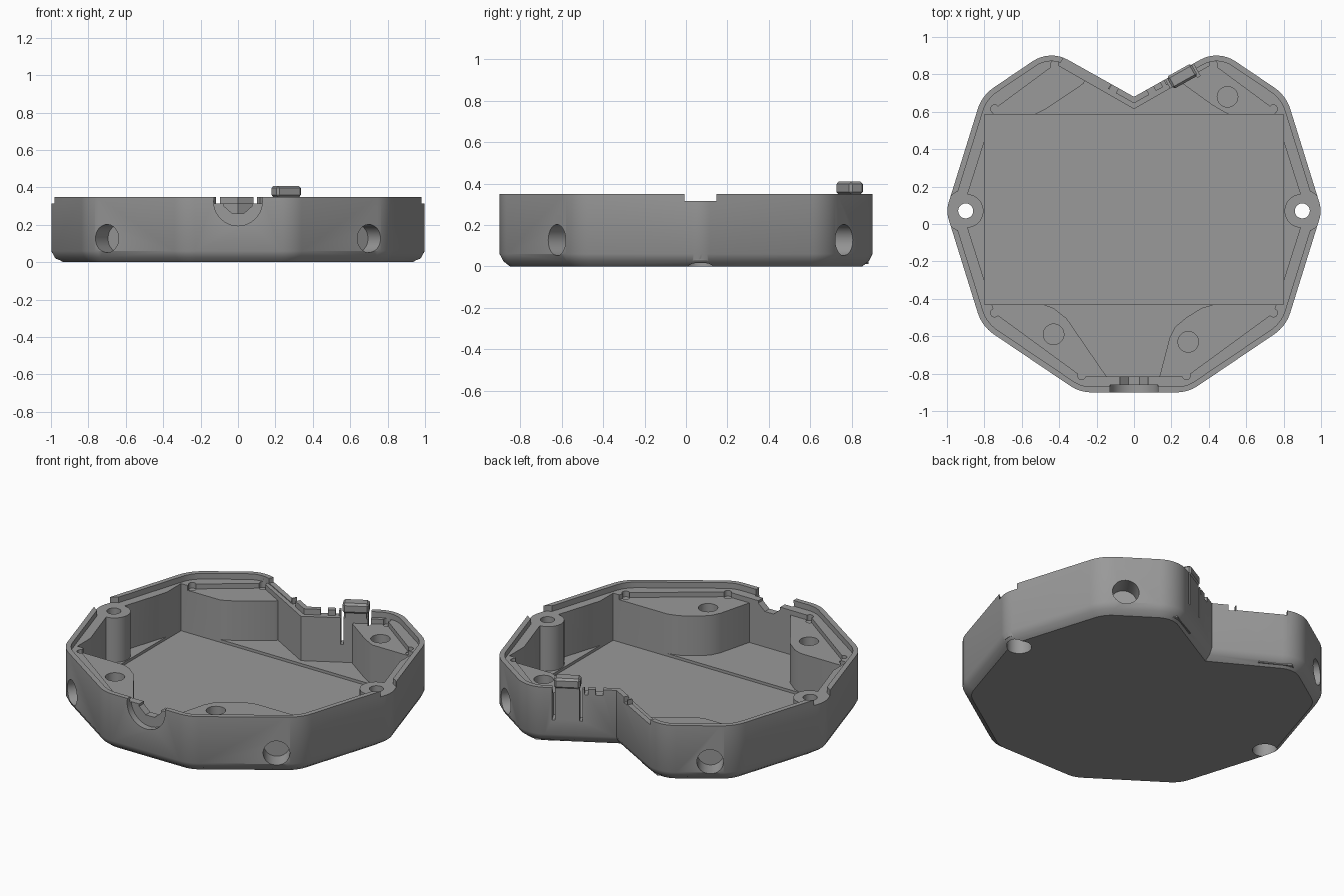
import bpy, bmesh, math
from mathutils import Vector, Matrix

if "Cube" in bpy.data.objects:
    bpy.data.objects.remove(bpy.data.objects["Cube"])

grey = bpy.data.materials.new("grey plastic")
grey.diffuse_color = (0.32, 0.32, 0.32, 1)
grey.use_nodes = True
grey.node_tree.nodes["Principled BSDF"].inputs["Base Color"].default_value = grey.diffuse_color


def finish(name, bm):
    bmesh.ops.recalc_face_normals(bm, faces=bm.faces)
    me = bpy.data.meshes.new(name)
    bm.to_mesh(me)
    bm.free()
    ob = bpy.data.objects.new(name, me)
    bpy.context.collection.objects.link(ob)
    me.materials.append(grey)
    return ob


def loft(name, rings):
    """Closed solid through rings with equal point counts."""
    bm = bmesh.new()
    loops = [[bm.verts.new(p) for p in r] for r in rings]
    n = len(loops[0])
    for a, b in zip(loops, loops[1:]):
        for i in range(n):
            j = (i + 1) % n
            bm.faces.new((a[i], a[j], b[j], b[i]))
    bm.faces.new(loops[0][::-1])
    bm.faces.new(loops[-1])
    return finish(name, bm)


def prism(name, pts, z0, z1):
    return loft(name, [[(x, y, z) for x, y in pts] for z in (z0, z1)])


def box(name, center, size, angle=0):
    bm = bmesh.new()
    bmesh.ops.create_cube(bm, size=1, matrix=Matrix.Translation(center)
                          @ Matrix.Rotation(angle, 4, 'Z') @ Matrix.Diagonal((*size, 1)))
    return finish(name, bm)


def rod(name, start, end, r, sides=40):
    a, b = Vector(start), Vector(end)
    d = b - a
    bm = bmesh.new()
    bmesh.ops.create_cone(bm, cap_ends=True, segments=sides, radius1=r, radius2=r, depth=d.length,
                          matrix=Matrix.Translation((a + b) / 2) @ d.to_track_quat('Z', 'Y').to_matrix().to_4x4())
    return finish(name, bm)


def combine(base, tool, op='DIFFERENCE'):
    mod = base.modifiers.new("shape", 'BOOLEAN')
    mod.operation, mod.solver, mod.object = op, 'EXACT', tool
    bpy.context.view_layer.objects.active = base
    bpy.ops.object.modifier_apply(modifier=mod.name)
    bpy.data.objects.remove(tool)


def mirrored(half):
    return half + [(-x, y) for x, y in reversed(half) if abs(x) > 1e-6]


# Outline corners with fillet radius, from front to the notch at the back
CORNERS = [(0.29, -0.9, 0.2), (0.813, -0.547, 0.22), (1.005, 0.07, 0.15),
           (0.813, 0.687, 0.22), (0.45, 0.932, 0.18), (0, 0.68, 0)]


def outline(inset, steps=8):
    full = CORNERS + [(-x, y, r) for x, y, r in CORNERS[-2::-1]]
    n, out = len(full), []
    for i, (x, y, r) in enumerate(full):
        p = Vector((x, y))
        d1 = (p - Vector(full[i - 1][:2])).normalized()
        d2 = (Vector(full[(i + 1) % n][:2]) - p).normalized()
        n1, n2 = Vector((-d1.y, d1.x)), Vector((-d2.y, d2.x))
        bis = (n1 + n2) / (1 + n1.dot(n2))
        if r == 0:
            q = p + bis * inset
            out.append((q.x, q.y))
            continue
        c = p + bis * r
        a0 = math.atan2(-n1.y, -n1.x)
        turn = n1.angle(n2)
        for k in range(steps + 1):
            a = a0 + turn * k / steps
            out.append((c.x + (r - inset) * math.cos(a), c.y + (r - inset) * math.sin(a)))
    return out


# Outer tray with rounded bottom edge
tray = loft("tray", [[(x, y, z) for x, y in outline(o)]
                     for o, z in ((0.05, 0), (0.018, 0.025), (0, 0.06), (0, 0.35))])

# Stepped lip and main cavity
cavity = mirrored([(0.28, -0.815), (0.745, -0.475), (0.918, 0.07),
                   (0.745, 0.615), (0.42, 0.855), (0, 0.615)])
combine(tray, prism("lip_cut", outline(0.03), 0.315, 0.5))
combine(tray, prism("cavity_cut", cavity, 0.04, 0.5))

# Corner pads, front and back on both sides
back_pad = [(0.77, 0.57), (0.54, 0.57), (0.48, 0.6), (0.42, 0.635), (0.26, 0.75),
            (0.25, 0.79), (0.42, 0.88), (0.77, 0.66)]
back_left_pad = [(0.77, 0.57), (0.56, 0.57), (0.47, 0.615), (0.27, 0.75),
                 (0.25, 0.79), (0.42, 0.88), (0.77, 0.66)]
front_pad = [(0.77, -0.42), (0.46, -0.42), (0.36, -0.45), (0.28, -0.5), (0.22, -0.55),
             (0.19, -0.61), (0.13, -0.84), (0.28, -0.84), (0.77, -0.51)]
front_left_pad = [(0.77, -0.42), (0.51, -0.42), (0.43, -0.45), (0.36, -0.505),
                  (0.13, -0.84), (0.28, -0.84), (0.77, -0.51)]
for pts, s in ((back_pad, 1), (back_left_pad, -1), (front_pad, 1), (front_left_pad, -1)):
    combine(tray, prism("pad", [(x * s, y) for x, y in pts], 0.012, 0.285), 'UNION')

# Rectangular recess in the floor
combine(tray, box("recess_cut", (0, 0.0775, 0.2015), (1.6, 1.015, 0.357)))

for s in (-1, 1):
    # Screw boss with through hole and counterbore
    x, y = s * 0.9, 0.07
    combine(tray, rod("boss_clearance", (x, y, 0.315), (x, y, 0.5), 0.112))
    combine(tray, rod("boss", (x - s * 0.005, y, 0.03), (x - s * 0.005, y, 0.315), 0.09), 'UNION')
    combine(tray, rod("screw_hole", (x, y, -0.1), (x, y, 0.5), 0.04))
    combine(tray, rod("counterbore", (x, y, -0.1), (x, y, 0.12), 0.07))
    # Round sockets in the slanted sides
    for hy, t in ((-0.623, -1), (0.763, 1)):
        d = Vector((s * 0.56, t * 0.83, 0))
        p = Vector((s * 0.7, hy, 0.127))
        combine(tray, rod("socket_cut", p - d * 0.12, p + d * 0.2, 0.075))
    # Corner reliefs
    for cx, cy in ((0.28, -0.81), (0.745, -0.475), (0.745, 0.615), (0.425, 0.852)):
        combine(tray, rod("relief_cut", (s * cx, cy, 0.28), (s * cx, cy, 0.33), 0.022, 16))

# Blind holes in the pads
for x, y in ((0.5, 0.68), (-0.43, -0.59), (0.29, -0.63)):
    combine(tray, rod("pad_hole", (x, y, 0.14), (x, y, 0.4), 0.055))

# Cable opening in the front wall
combine(tray, rod("plug_cut", (0, -1.1, 0.325), (0, -0.86, 0.325), 0.13))
slot = [(-0.075, 0.5), (-0.075, 0.3), (-0.03, 0.26), (0.03, 0.26), (0.075, 0.3), (0.075, 0.5)]
combine(tray, loft("slot_cut", [[(x, y, z) for x, z in slot] for y in (-0.88, -0.77)]))

# Notches and latch slits in the back V wall
V = math.atan(0.56)


def on_v(x, inset):
    """Point on the V wall, moved inward from its outer face."""
    s = 1 if x > 0 else -1
    return x + s * inset * math.sin(V), 0.68 + 0.56 * abs(x) - inset * math.cos(V), s * V


for x, w in ((-0.1, 0.04), (0.085, 0.04), (0.15, 0.02)):
    px, py, a = on_v(x, 0.03)
    combine(tray, box("notch_cut", (px, py, 0.365), (w, 0.12, 0.1), a))
px, py, a = on_v(-0.25, 0.01)
combine(tray, box("lip_gap", (px, py, 0.37), (0.29, 0.06, 0.1), a))
for x in (0.175, 0.31):
    px, py, a = on_v(x, 0.03)
    combine(tray, box("slit_cut", (px, py, 0.3), (0.016, 0.09, 0.3), a))

# Latch: stem in the wall and a bevelled head above it
px, py, a = on_v(0.243, 0.03)
box("latch_stem", (px, py, 0.27), (0.12, 0.05, 0.18), a)
head = box("latch_head", (px, py, 0.378), (0.15, 0.075, 0.062), a)
bev = head.modifiers.new("edge", 'BEVEL')
bev.width, bev.segments = 0.012, 1

# Keep planes flat and curved walls smooth
bpy.ops.object.select_all(action='DESELECT')
tray.select_set(True)
bpy.context.view_layer.objects.active = tray
bpy.ops.object.shade_smooth_by_angle(angle=math.radians(32))
